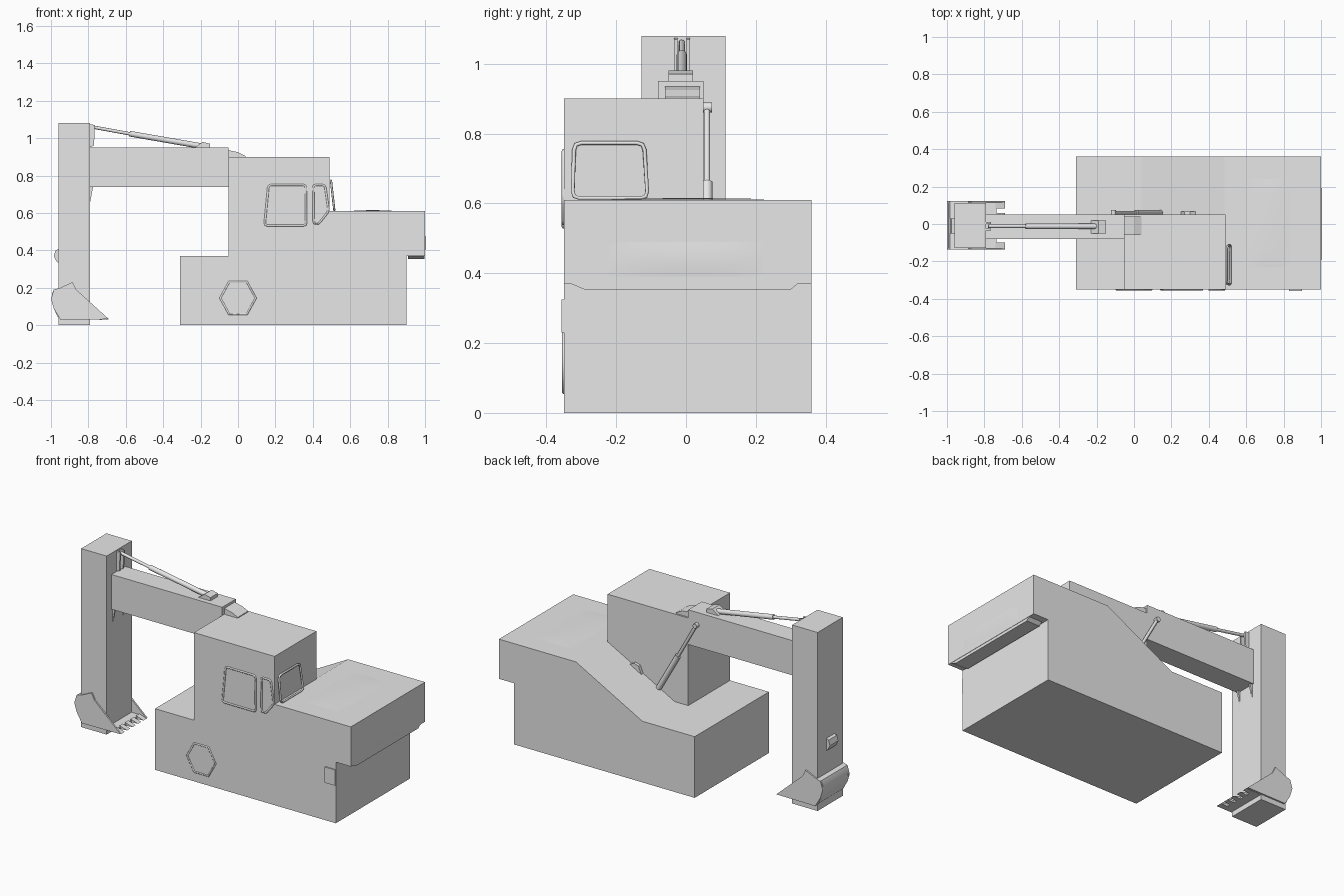
import bpy, bmesh, math
from mathutils import Vector

cube = bpy.data.objects.get("Cube")
if cube:
    bpy.data.objects.remove(cube, do_unlink=True)

grey = bpy.data.materials.new("light_grey")
grey.use_nodes = True
grey.diffuse_color = (0.8, 0.8, 0.8, 1)
grey.node_tree.nodes["Principled BSDF"].inputs["Base Color"].default_value = (0.8, 0.8, 0.8, 1)


def finish(name, bm, smooth=False):
    bmesh.ops.recalc_face_normals(bm, faces=bm.faces)
    mesh = bpy.data.meshes.new(name)
    bm.to_mesh(mesh)
    bm.free()
    mesh.materials.append(grey)
    ob = bpy.data.objects.new(name, mesh)
    bpy.context.collection.objects.link(ob)
    if smooth:
        bpy.ops.object.select_all(action='DESELECT')
        ob.select_set(True)
        bpy.context.view_layer.objects.active = ob
        bpy.ops.object.shade_smooth_by_angle(angle=math.radians(35))
    return ob


def extrude(name, points, lo, hi, axis="y", smooth=False):
    """Prism: points are (x, z) for axis y, or (y, z) for axis x."""
    bm = bmesh.new()

    def place(p, d):
        return (p[0], d, p[1]) if axis == "y" else (d, p[0], p[1])
    a = [bm.verts.new(place(p, lo)) for p in points]
    b = [bm.verts.new(place(p, hi)) for p in points]
    bm.faces.new(a)
    bm.faces.new(b[::-1])
    for i in range(len(a)):
        j = (i + 1) % len(a)
        bm.faces.new((a[i], a[j], b[j], b[i]))
    return finish(name, bm, smooth)


def box(name, x, y, z):
    return extrude(name, [(x[0], z[0]), (x[1], z[0]), (x[1], z[1]), (x[0], z[1])], *y)


def rod(name, start, end, radius, sides=16):
    start, end = Vector(start), Vector(end)
    d = end - start
    bm = bmesh.new()
    bmesh.ops.create_cone(bm, cap_ends=True, segments=sides, radius1=radius,
                          radius2=radius, depth=d.length)
    bm.transform(d.to_track_quat('Z', 'Y').to_matrix().to_4x4())
    bmesh.ops.translate(bm, verts=bm.verts, vec=(start + end) / 2)
    return finish(name, bm, True)


def ring(name, points, radius):
    """Closed tube through 3D points, for frames and raised outlines."""
    curve = bpy.data.curves.new(name, 'CURVE')
    curve.dimensions = '3D'
    curve.bevel_depth = radius
    curve.bevel_resolution = 1
    spline = curve.splines.new('POLY')
    spline.points.add(len(points) - 1)
    for p, co in zip(spline.points, points):
        p.co = (*co, 1)
    spline.use_cyclic_u = True
    curve.materials.append(grey)
    ob = bpy.data.objects.new(name, curve)
    bpy.context.collection.objects.link(ob)


def rounded(points, r=0.015):
    """Cut each corner of a loop into three short steps."""
    out = []
    n = len(points)
    for i, p in enumerate(points):
        p = Vector(p)
        a = p + (Vector(points[i - 1]) - p).normalized() * r
        b = p + (Vector(points[(i + 1) % n]) - p).normalized() * r
        out += [a, (a + b + 2 * p) / 4, b]
    return out


def bulge(name, centre, size, height, axis):
    """Shallow smooth panel, raised towards z or x."""
    n = 12
    bm = bmesh.new()
    bmesh.ops.create_grid(bm, x_segments=n, y_segments=n, size=0.5)
    for v in bm.verts:
        u, w = v.co.x, v.co.y
        h = height * math.cos(math.pi * u) * math.cos(math.pi * w) ** 0.5 if abs(w) < 0.499 else 0
        a, b = u * size[0], w * size[1]
        v.co = (a, b, h) if axis == "z" else (h, b, a)
    bmesh.ops.translate(bm, verts=bm.verts, vec=centre)
    return finish(name, bm, True)


# Body with stepped deck and rear overhang
extrude("body", [(-0.31, 0), (0.9, 0), (0.9, 0.37), (1, 0.37), (1, 0.61),
                 (0.485, 0.61), (0.04, 0.37), (-0.31, 0.37)], -0.35, 0.36)
extrude("overhang_skirt", [(-0.33, 0.37), (-0.29, 0.353), (0.3, 0.353), (0.32, 0.37)],
        0.91, 0.998, axis="x")
bulge("deck_panel", (0.72, 0.005, 0.611), (0.23, 0.47), 0.004, "z")
bulge("rear_panel", (1, 0, 0.44), (0.1, 0.44), 0.003, "x")
box("side_plate", (0.83, 0.898), (-0.357, -0.34), (0.23, 0.325))
ring("hex_outline", [(0.095 * math.cos(k * math.pi / 3), -0.349,
                      0.145 + 0.1 * math.sin(k * math.pi / 3)) for k in range(6)], 0.006)

# Cab with its base following the deck
extrude("cab", [(-0.05, 0.36), (0.04, 0.36), (0.49, 0.6), (0.49, 0.9), (-0.05, 0.9)],
        -0.35, 0.05)

# Window frames
windows = {
    "side_window_frame": [(0.142, 0.533), (0.163, 0.75), (0.362, 0.75), (0.365, 0.533)],
    "corner_window_frame": [(0.405, 0.54), (0.402, 0.75), (0.465, 0.75), (0.485, 0.61), (0.43, 0.54)],
}
for name, loop in windows.items():
    ring(name, rounded([(x, -0.35, z) for x, z in loop]), 0.006)
ring("rear_window_frame", rounded([(0.515, -0.325, 0.615), (0.497, -0.32, 0.773),
                                   (0.497, -0.12, 0.773), (0.515, -0.11, 0.615)], 0.02), 0.006)

# Boom and its wedge on the cab
box("boom", (-0.79, -0.05), (-0.08, 0.05), (0.74, 0.95))
extrude("boom_end", [(-0.05, 0.88), (0.04, 0.88), (0.04, 0.905), (0, 0.925), (-0.05, 0.935)],
        -0.06, 0.04)
for y in (-0.07, 0.03):
    extrude("boom_tip_lug", [(-0.79, 0.74), (-0.775, 0.74), (-0.79, 0.66)], y, y + 0.01)

# Stick
box("stick", (-0.96, -0.79), (-0.128, 0.113), (0, 1.08))

# Top cylinder with its brackets
rod("top_cylinder_rod", (-0.78, -0.012, 1.06), (-0.56, -0.012, 1.02), 0.009)
rod("top_cylinder_barrel", (-0.58, -0.012, 1.024), (-0.17, -0.012, 0.953), 0.015)
extrude("cylinder_base", [(-0.23, 0.95), (-0.15, 0.95), (-0.15, 0.97), (-0.19, 0.98)],
        -0.05, 0.02)
for y in (-0.035, 0.001):
    extrude("stick_bracket", [(-0.795, 0.95), (-0.77, 0.96), (-0.765, 1.07), (-0.795, 1.075)],
            y, y + 0.01)

# Side lift cylinder
top, middle, foot = Vector((-0.11, 0.06, 0.875)), Vector((0.01, 0.06, 0.66)), Vector((0.14, 0.06, 0.43))
rod("lift_rod", top, middle, 0.009)
rod("lift_barrel", middle, foot, 0.016)
rod("lift_pin", top + Vector((0, -0.02, 0)), top + Vector((0, 0.014, 0)), 0.014)
extrude("deck_lug", [(0.25, 0.48), (0.33, 0.525), (0.3, 0.54), (0.27, 0.53)], 0.045, 0.068)

# Bucket: two cheeks, curved back shell, floor and teeth
outline = [(-0.69, 0.032), (-0.95, 0.03), (-0.985, 0.09), (-1, 0.14), (-0.985, 0.19),
           (-0.95, 0.2), (-0.885, 0.23), (-0.865, 0.19)]
for y in (-0.137, 0.112):
    extrude("bucket_cheek", outline, y, y + 0.01)
shell = [(-0.94, 0.03), (-0.965, 0.045), (-0.985, 0.09), (-0.997, 0.13), (-0.995, 0.165),
         (-0.985, 0.19), (-0.95, 0.2)]
extrude("bucket_back", shell, -0.128, 0.113, smooth=True)
extrude("bucket_floor", [(-0.95, 0.03), (-0.735, 0.03), (-0.735, 0.042), (-0.95, 0.05)],
        -0.128, 0.113)
for k in range(5):
    y = -0.128 + k * 0.0525
    extrude("bucket_tooth", [(-0.74, 0.028), (-0.69, 0.032), (-0.74, 0.048)], y, y + 0.03)

# Bucket link behind the stick
extrude("bucket_link", [(-0.955, 0.41), (-0.975, 0.4), (-0.985, 0.37), (-0.97, 0.34), (-0.955, 0.33)],
        -0.05, 0.03, smooth=True)
